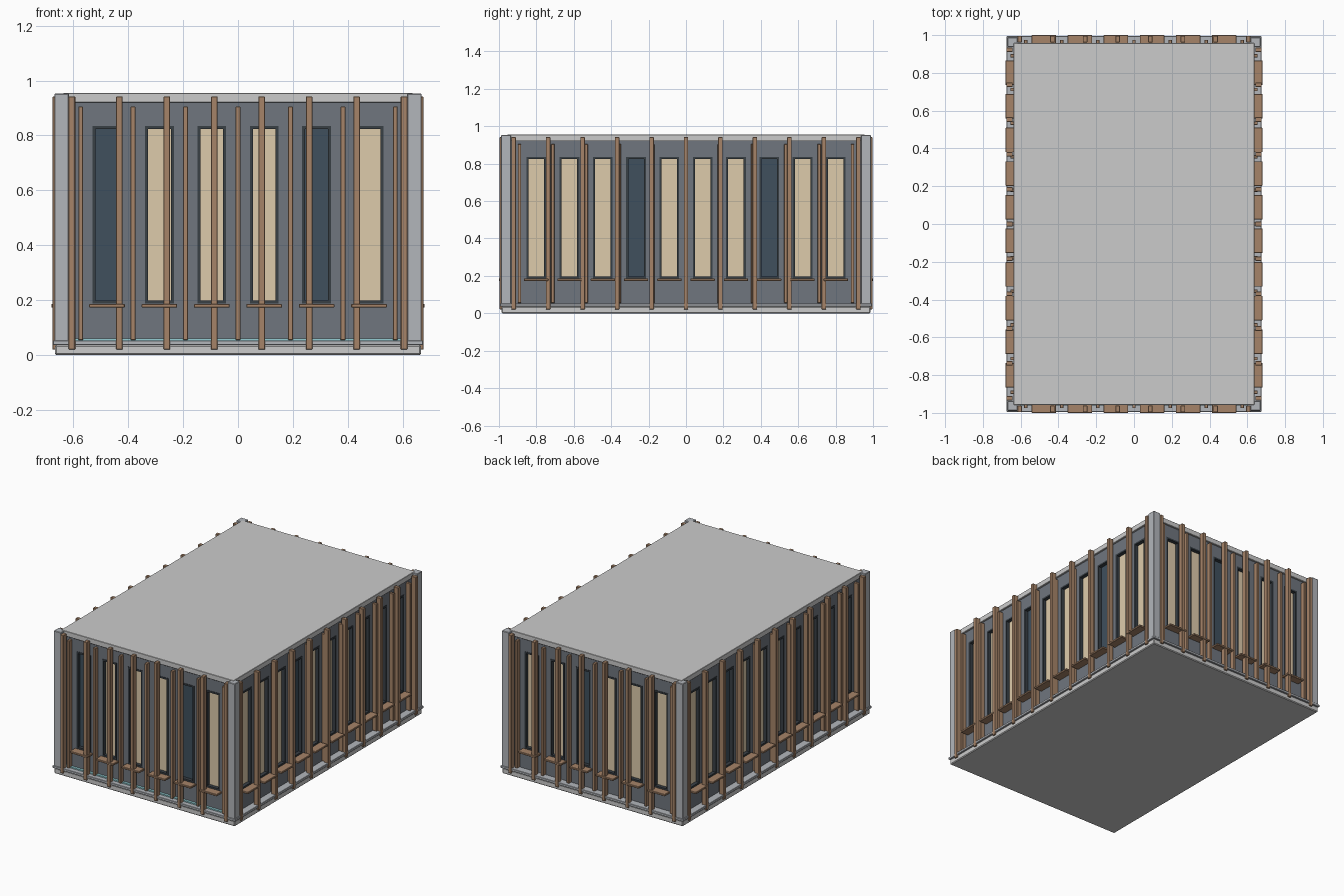
import bpy, bmesh
from math import pi
from mathutils import Matrix, Vector

if "Cube" in bpy.data.objects:
    bpy.data.objects.remove(bpy.data.objects["Cube"])


def material(name, rgb):
    m = bpy.data.materials.new(name)
    m.diffuse_color = (*rgb, 1)
    m.use_nodes = True
    m.node_tree.nodes["Principled BSDF"].inputs["Base Color"].default_value = m.diffuse_color
    return m


WOOD = material("wood", (0.38, 0.23, 0.14))
WALL = material("wall_slate", (0.16, 0.18, 0.21))
FRAME = material("frame_dark", (0.04, 0.05, 0.06))
LIT = material("glass_lit", (0.73, 0.60, 0.41))
DARK = material("glass_dark", (0.05, 0.08, 0.11))
TRIM = material("trim_light", (0.45, 0.47, 0.50))
STRIP = material("light_strip", (0.30, 0.62, 0.66))


def boxes(name, items, mat=None, bevel=0, rot=0):
    """One object from a list of boxes (x0, x1, y0, y1, z0, z1), turned about z."""
    bm = bmesh.new()
    for x0, x1, y0, y1, z0, z1 in items:
        size = Vector((x1 - x0, y1 - y0, z1 - z0))
        mid = Vector((x0 + x1, y0 + y1, z0 + z1)) / 2
        bmesh.ops.create_cube(bm, size=1, matrix=Matrix.Translation(mid) @ Matrix.Diagonal((*size, 1)))
    if bevel:
        bmesh.ops.bevel(bm, geom=bm.edges[:], offset=bevel, segments=1, affect='EDGES')
    bm.transform(Matrix.Rotation(rot, 4, 'Z'))
    me = bpy.data.meshes.new(name)
    bm.to_mesh(me)
    bm.free()
    ob = bpy.data.objects.new(name, me)
    if mat:
        me.materials.append(mat)
    bpy.context.collection.objects.link(ob)
    return ob


# horizontal slabs and solid core
boxes("plinth", [(-.667, .667, -.987, .987, 0, .037)], bevel=.005)
boxes("ledge", [(-.674, .674, -.994, .994, .037, .053)], TRIM, .002)
boxes("core", [(-.595, .595, -.915, .915, .05, .93)], FRAME)
boxes("roof_slab", [(-.637, .637, -.957, .957, .92, .955)], bevel=.002)

# corner posts
boxes("corner_posts", [(sx * .6425 - .0265, sx * .6425 + .0265, sy * .9625 - .0265, sy * .9625 + .0265, .05, .953)
                       for sx in (-1, 1) for sy in (-1, 1)], TRIM, .003)

HW, Z0, Z1 = .0525, .187, .835     # window half width, bottom, top


def facade(side, rot, half, width, count, pitch, fins, fin_end, dark):
    """One wall: half = outer distance, d runs inwards from it."""
    def put(part, rows, mat, bevel=0):
        boxes(side + "_" + part,
              [(u0, u1, -half + d0, -half + d1, z0, z1) for u0, u1, d0, d1, z0, z1 in rows], mat, bevel, rot)

    centres = [(i - (count - 1) / 2) * pitch for i in range(count)]
    gaps = [(i - count / 2) * pitch for i in range(count + 1)]
    mains = [-fin_end + 2 * fin_end * i / (fins - 1) for i in range(fins)]

    # wall with window openings: base, head and piers
    edges = [-width] + [e for c in centres for e in (c - HW, c + HW)] + [width]
    wall = [(-width, width, .055, .09, .05, Z0), (-width, width, .055, .09, Z1, .925)]
    wall += [(a, b, .055, .09, Z0, Z1) for a, b in zip(edges[::2], edges[1::2])]
    put("wall", wall, WALL)

    # window frames and glass
    t = .011
    put("window_frames", [r for c in centres for r in (
        (c - HW, c - HW + t, .052, .088, Z0, Z1), (c + HW - t, c + HW, .052, .088, Z0, Z1),
        (c - HW + t, c + HW - t, .052, .088, Z0, Z0 + t), (c - HW + t, c + HW - t, .052, .088, Z1 - t, Z1))], FRAME)
    for part, mat, pick in (("lit_glass", LIT, False), ("dark_glass", DARK, True)):
        put(part, [(c - HW + t, c + HW - t, .076, .088, Z0 + t, Z1 - t)
                   for i, c in enumerate(centres) if (i in dark) == pick], mat)

    # sills, tall fins and thin fins
    put("sills", [(c - .065, c + .065, 0, .056, .173, .186) for c in centres], WOOD, .002)
    put("tall_fins", [(u - .012, u + .012, .004, .038, .02, .942) for u in mains], WOOD, .002)
    put("thin_fins", [(u - .009, u + .009, .025, .056, .055, .905) for u in gaps], WOOD, .002)


facade("front", 0, 1.0, .62, 6, .191, 8, .605, (0, 4))
facade("right", pi / 2, .68, .94, 10, .178, 11, .922, (3, 7))
facade("back", pi, 1.0, .62, 6, .191, 8, .605, (2,))
facade("left", -pi / 2, .68, .94, 10, .178, 11, .922, (2, 6))

# light strip along the front base
boxes("front_light_strip", [(-.6, .6, -.962, -.94, .05, .061)], STRIP)
